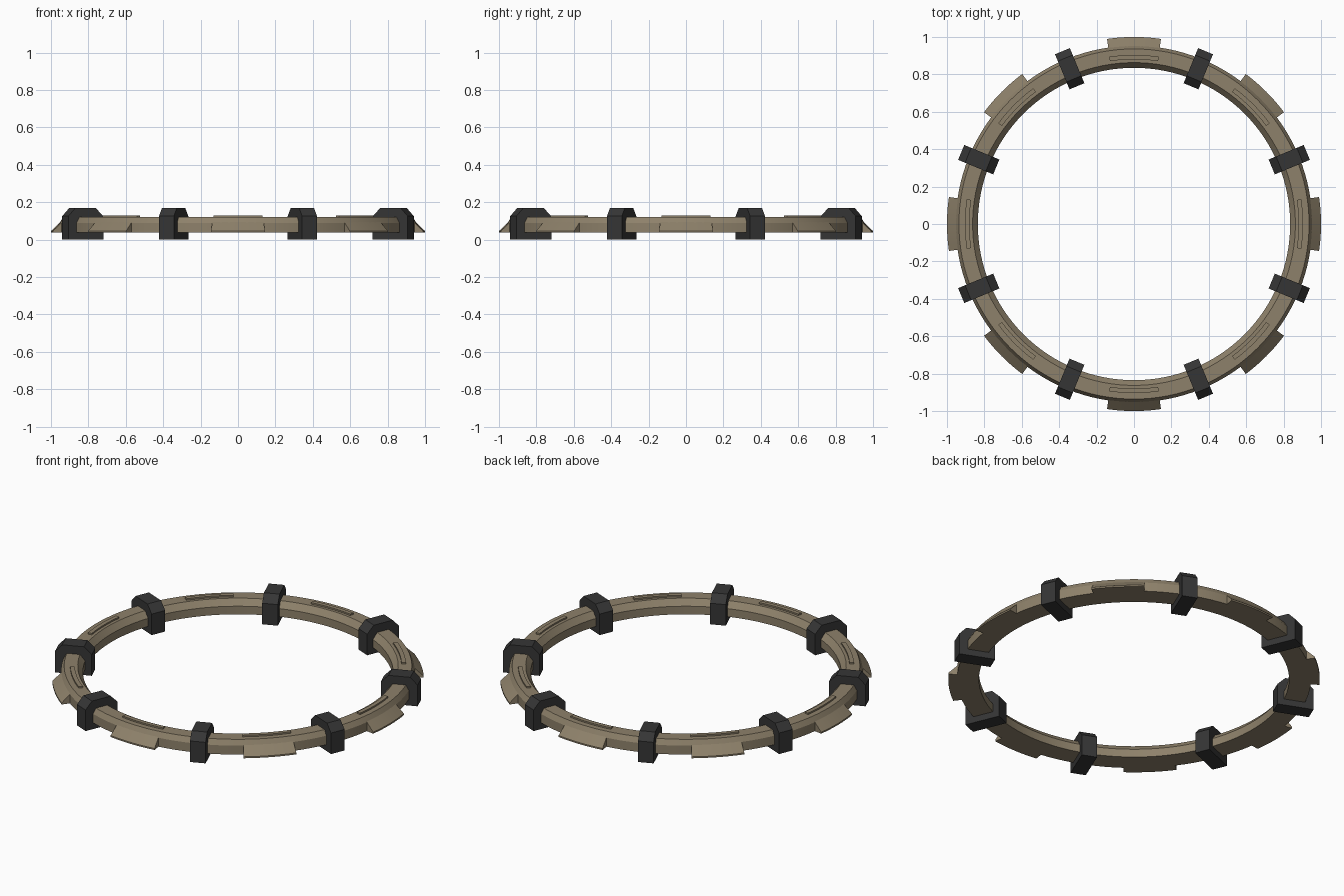
import bpy, bmesh, math
from mathutils import Matrix

if "Cube" in bpy.data.objects:
    bpy.data.objects.remove(bpy.data.objects["Cube"])


def material(name, rgb):
    m = bpy.data.materials.new(name)
    m.diffuse_color = (*rgb, 1)
    m.use_nodes = True
    m.node_tree.nodes["Principled BSDF"].inputs["Base Color"].default_value = m.diffuse_color
    return m


TAN = material("tan_metal", (0.27, 0.22, 0.145))
DARK = material("dark_grey", (0.036, 0.036, 0.036))


def finish(bm, name, mat, smooth):
    bmesh.ops.recalc_face_normals(bm, faces=bm.faces)
    me = bpy.data.meshes.new(name)
    bm.to_mesh(me)
    bm.free()
    me.materials.append(mat)
    ob = bpy.data.objects.new(name, me)
    bpy.context.collection.objects.link(ob)
    if smooth:
        bpy.ops.object.select_all(action='DESELECT')
        ob.select_set(True)
        bpy.context.view_layer.objects.active = ob
        bpy.ops.object.shade_smooth_by_angle(angle=math.radians(20))
    return ob


def sweep(name, profile, start, end, steps, mat):
    """Sweep an (r, z) profile around z between two angles in degrees."""
    bm = bmesh.new()
    closed = abs(end - start) >= 360
    rows = []
    for i in range(steps if closed else steps + 1):
        a = math.radians(start + (end - start) * i / steps)
        rows.append([bm.verts.new((r * math.cos(a), r * math.sin(a), z)) for r, z in profile])
    n = len(profile)
    for i in range(steps):
        p, q = rows[i], rows[(i + 1) % len(rows)]
        for j in range(n):
            k = (j + 1) % n
            bm.faces.new((p[j], p[k], q[k], q[j]))
    if not closed:
        bm.faces.new(rows[0])
        bm.faces.new(rows[-1])
    return finish(bm, name, mat, True)


def clamp(name, profile, width, angle):
    """Extrude an (r, z) outline sideways and turn it to its place."""
    bm = bmesh.new()
    a, b = [[bm.verts.new((r, s * width / 2, z)) for r, z in profile] for s in (-1, 1)]
    bm.faces.new(a)
    bm.faces.new(b)
    n = len(profile)
    for j in range(n):
        k = (j + 1) % n
        bm.faces.new((a[j], a[k], b[k], b[j]))
    bmesh.ops.transform(bm, matrix=Matrix.Rotation(math.radians(angle), 4, 'Z'), verts=bm.verts)
    return finish(bm, name, DARK, False)


# Main ring with sloped inner and outer walls
sweep("ring", [(0.835, 0.037), (0.953, 0.037), (0.953, 0.09), (0.936, 0.12),
               (0.863, 0.12), (0.835, 0.085)], 0, 360, 128, TAN)

TAB = [(0.93, 0.037), (1.0, 0.037), (1.0, 0.046), (0.945, 0.099), (0.93, 0.099)]
STRIP = [(0.88, 0.11), (0.904, 0.11), (0.904, 0.129), (0.88, 0.129)]
CLAMP = [(0.797, 0), (1.0, 0), (1.0, 0.125), (0.96, 0.168), (0.84, 0.168), (0.797, 0.125)]

for i in range(8):
    a = i * 45
    # Wedge tabs on the outside and raised strips on the top
    sweep(f"edge_tab_{i}", TAB, a - 8.3, a + 8.3, 8, TAN)
    sweep(f"top_strip_{i}", STRIP, a - 8.4, a + 8.4, 8, TAN)
    # Clamps between the tabs
    clamp(f"clamp_{i}", CLAMP, 0.086, a + 22.5)
